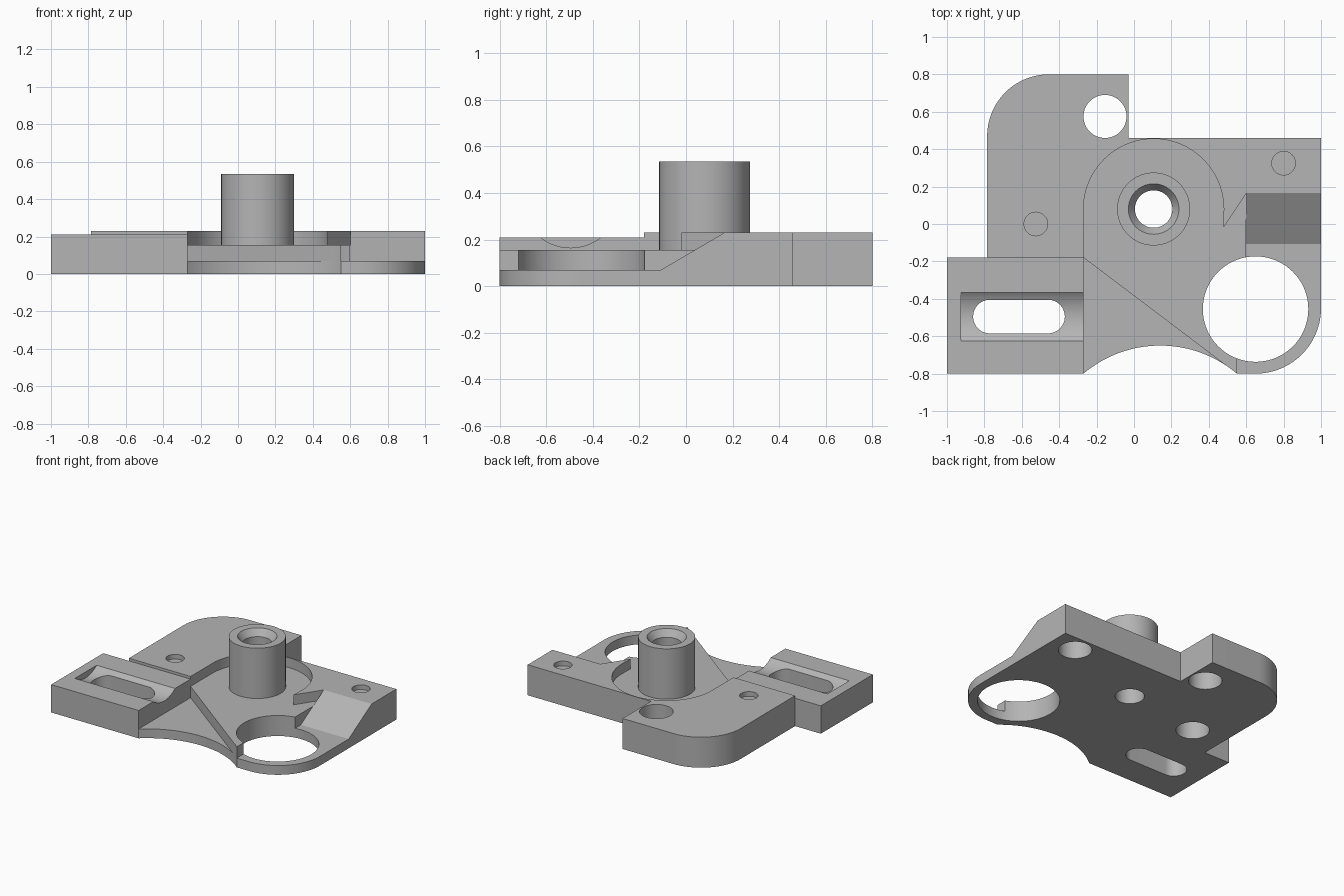
import bpy, bmesh, math
from mathutils import Vector

cube = bpy.data.objects.get("Cube")
if cube:
    bpy.data.objects.remove(cube, do_unlink=True)

GREY = (0.46, 0.46, 0.46, 1)
mat = bpy.data.materials.new("plain grey")
mat.use_nodes = True
mat.diffuse_color = GREY
mat.node_tree.nodes["Principled BSDF"].inputs["Base Color"].default_value = GREY


def arc(cx, cy, r, start, end, n=32):
    """Points along a circular arc, angles in degrees."""
    angles = [math.radians(start + (end - start) * i / n) for i in range(n + 1)]
    return [(cx + r * math.cos(a), cy + r * math.sin(a)) for a in angles]


def circle(cx, cy, r, n=72):
    return arc(cx, cy, r, 0, 360, n)[:-1]


def prism(name, outline, low, high, axis="z"):
    """Extrude an xy outline along z, or a yz outline along x."""
    bm = bmesh.new()
    place = (lambda p: (p[0], p[1], low)) if axis == "z" else (lambda p: (low, p[0], p[1]))
    face = bm.faces.new([bm.verts.new(place(p)) for p in outline])
    side = bmesh.ops.extrude_face_region(bm, geom=[face])["geom"]
    depth = high - low
    shift = Vector((0, 0, depth)) if axis == "z" else Vector((depth, 0, 0))
    bmesh.ops.translate(bm, verts=[g for g in side if isinstance(g, bmesh.types.BMVert)], vec=shift)
    return finish(name, bm)


def lathe(name, profile, cx, cy, n=72):
    """Spin a closed (radius, z) profile about a vertical axis."""
    bm = bmesh.new()
    rings = []
    for i in range(n):
        a = math.tau * i / n
        rings.append([bm.verts.new((cx + r * math.cos(a), cy + r * math.sin(a), z)) for r, z in profile])
    m = len(profile)
    for i in range(n):
        a, b = rings[i], rings[(i + 1) % n]
        for j in range(m):
            k = (j + 1) % m
            bm.faces.new((a[j], b[j], b[k], a[k]))
    return finish(name, bm)


def finish(name, bm):
    bmesh.ops.recalc_face_normals(bm, faces=bm.faces)
    mesh = bpy.data.meshes.new(name)
    bm.to_mesh(mesh)
    bm.free()
    mesh.materials.append(mat)
    ob = bpy.data.objects.new(name, mesh)
    bpy.context.collection.objects.link(ob)
    return ob


def activate(ob):
    bpy.ops.object.select_all(action="DESELECT")
    ob.select_set(True)
    bpy.context.view_layer.objects.active = ob


def cut(target, cutter):
    cutter.hide_render = True
    mod = target.modifiers.new("cut", "BOOLEAN")
    mod.operation = "DIFFERENCE"
    mod.solver = "EXACT"
    mod.object = cutter
    activate(target)
    bpy.ops.object.modifier_apply(modifier=mod.name)
    bpy.data.objects.remove(cutter, do_unlink=True)


def box(x0, x1, y0, y1):
    return [(x0, y0), (x1, y0), (x1, y1), (x0, y1)]


TOP, BLOCK, FLOOR, LOW, ABOVE = 0.23, 0.21, 0.155, 0.07, 0.4
PX, PY = 0.105, 0.08  # post centre

# Plate outline with scalloped front edge and two rounded corners
half = math.degrees(math.asin(0.41 / 0.635))
outline = [(-1, -0.8)]
outline += arc(0.14, -1.285, 0.635, 90 + half, 90 - half)
outline += arc(0.65, -0.45, 0.35, -90, 0)
outline += [(1, 0.46), (-0.03, 0.46), (-0.03, 0.8)]
outline += arc(-0.455, 0.47, 0.33, 90, 180)
outline += [(-0.785, -0.18), (-1, -0.18)]
plate = prism("base_plate", outline, 0, TOP)

# Slightly lower slotted block
cut(plate, prism("block_step", box(-1.1, -0.26, -0.9, -0.18), BLOCK, ABOVE))

# Round-ended pocket with a pointed tooth on its right side
pocket = arc(PX, PY, 0.375, 180, 0, 48)
pocket += [(0.478, -0.02), (0.601, 0.165), (0.601, -0.95), (-0.27, -0.95)]
cut(plate, prism("pocket", pocket, FLOOR, ABOVE))

# Low front ledge behind the scallop, bounded by a diagonal wall
ledge = [(-0.27, -0.18), (0.55, -0.8), (0.55, -0.95), (-0.27, -0.95)]
cut(plate, prism("front_ledge", ledge, LOW, ABOVE))

# Low corner and the ramp rising behind it
ramp = [(-0.95, LOW), (-0.108, LOW), (0.165, TOP), (0.336, 0.33), (-0.95, 0.33)]
cut(plate, prism("ramp", ramp, 0.6, 1.1, "x"))
cut(plate, prism("corner", box(0.55, 1.1, -0.95, -0.6), LOW, ABOVE))

# Through holes: large corner opening, rear hole, post bore
for x, y, r in ((0.65, -0.455, 0.282), (-0.155, 0.575, 0.115), (PX, PY, 0.1)):
    cut(plate, prism("hole", circle(x, y, r), -0.1, ABOVE))

# Blind holes: small on top, wider underneath
for x, y in ((-0.525, 0), (0.8, 0.325)):
    cut(plate, prism("top_hole", circle(x, y, 0.063, 48), TOP - 0.035, ABOVE))
    cut(plate, prism("bottom_hole", circle(x, y, 0.115), -0.1, 0.16))

# Shallow rounded groove and the slot through it
cut(plate, prism("groove", circle(-0.495, 0.375, 0.21, 96), -0.925, -0.2, "x"))
slot = arc(-0.46, -0.495, 0.09, -90, 90) + arc(-0.77, -0.495, 0.09, 90, 270)
cut(plate, prism("slot", slot, -0.1, ABOVE))

# Hollow post with a countersunk mouth
post = lathe("hollow_post", [(0.195, FLOOR), (0.195, 0.535), (0.135, 0.535),
                             (0.1, 0.485), (0.1, FLOOR)], PX, PY)

for ob in (plate, post):
    activate(ob)
    bpy.ops.object.shade_smooth_by_angle(angle=math.radians(25))
